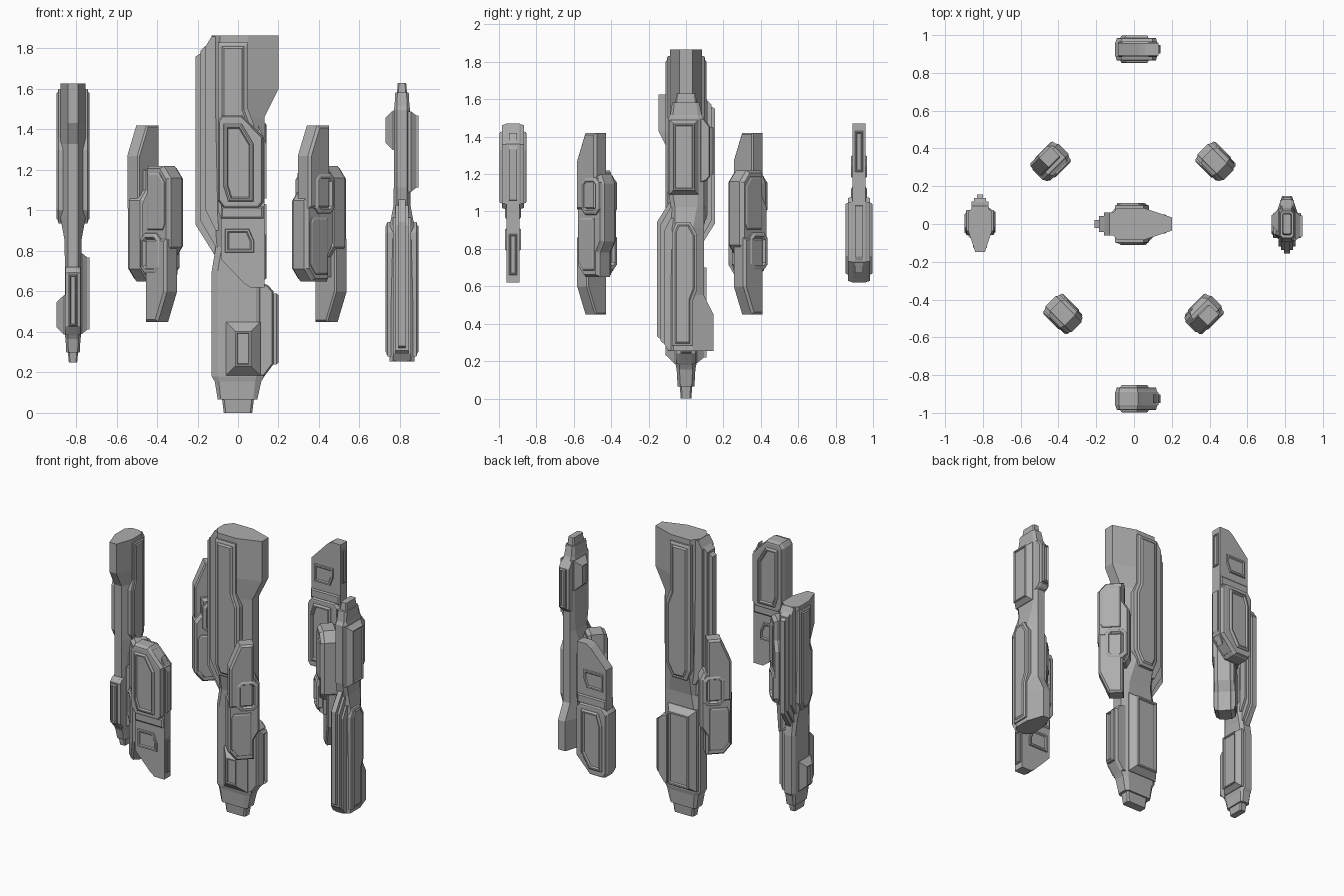
import bpy, bmesh, math
from mathutils import Matrix, Vector

if "Cube" in bpy.data.objects:
    bpy.data.objects.remove(bpy.data.objects["Cube"])

stone = bpy.data.materials.new("plain grey")
stone.diffuse_color = (0.42, 0.42, 0.42, 1)
stone.use_nodes = True
stone.node_tree.nodes["Principled BSDF"].inputs["Base Color"].default_value = stone.diffuse_color


def inset(pts, d):
    """Offset a closed outline inwards by d with mitred corners."""
    n = len(pts)
    area = sum(pts[i][0] * pts[(i + 1) % n][1] - pts[(i + 1) % n][0] * pts[i][1] for i in range(n))
    s = 1 if area > 0 else -1
    out = []
    for i in range(n):
        p0, p, p1 = (Vector(pts[j % n]) for j in (i - 1, i, i + 1))
        a, b = (p - p0).normalized(), (p1 - p).normalized()
        na, nb = Vector((-a.y, a.x)) * s, Vector((-b.y, b.x)) * s
        out.append(p + (na + nb) * d / max(1 + na.dot(nb), 0.35))
    return out


def skin(name, loops, m):
    """Bridge equal loops of points into a closed flat-shaded solid."""
    bm = bmesh.new()
    rings = [[bm.verts.new(m @ Vector(p)) for p in lp] for lp in loops]
    n = len(rings[0])
    for r, q in zip(rings, rings[1:]):
        for i in range(n):
            bm.faces.new((r[i], r[(i + 1) % n], q[(i + 1) % n], q[i]))
    bm.faces.new(rings[0])
    bm.faces.new(rings[-1])
    bmesh.ops.recalc_face_normals(bm, faces=bm.faces)
    me = bpy.data.meshes.new(name)
    bm.to_mesh(me)
    bm.free()
    me.materials.append(stone)
    bpy.context.collection.objects.link(bpy.data.objects.new(name, me))


def slab(name, outline, rings, m, axis='y'):
    """Layered slab: rings are (depth, inset); the outline is (x, z), or (y, z) for axis x."""
    loops = []
    for d, k in rings:
        pts = inset(outline, k)
        loops.append([(p[0], d, p[1]) if axis == 'y' else (d, p[0], p[1]) for p in pts])
    skin(name, loops, m)


def rect(x0, x1, z0, z1, c=0.0):
    """Rectangle outline with optional chamfered corners."""
    if not c:
        return [(x0, z0), (x1, z0), (x1, z1), (x0, z1)]
    return [(x0 + c, z0), (x1 - c, z0), (x1, z0 + c), (x1, z1 - c),
            (x1 - c, z1), (x0 + c, z1), (x0, z1 - c), (x0, z0 + c)]


def both(rings):
    """Mirror outward rings to the opposite face."""
    return [(-d, k) for d, k in reversed(rings)] + list(rings)


def section(z, x0, x1, tip, mid, left, right):
    """Eight-sided horizontal section of the pillar."""
    half = [(x0, tip), (x0 + left, mid), (x1 - right, mid), (x1, tip)]
    return [(x, y, z) for x, y in half] + [(x, -y, z) for x, y in reversed(half)]


def pillar(tag, m):
    # shaft with a pointed crown, slim waist and tapered foot
    skin(tag + "_shaft", [section(*s) for s in (
        (1.865, -.13, .20, .035, .085, .04, .15), (1.60, -.13, .20, .035, .085, .04, .15),
        (1.46, -.13, .13, .035, .085, .04, .08), (.97, -.12, .13, .035, .085, .04, .08),
        (.82, -.11, .13, .035, .057, .03, .05), (.70, -.13, .13, .035, .055, .03, .04),
        (.18, -.13, .13, .035, .055, .03, .04), (.155, -.115, .115, .035, .05, .02, .03),
        (.065, -.10, .095, .03, .045, .015, .02))], m)
    skin(tag + "_foot", [section(*s) for s in (
        (.08, -.08, .08, .025, .035, .01, .01), (0, -.07, .07, .02, .028, .01, .01))], m)
    # layered back fin
    for i, (x, y, z0, z1) in enumerate(((-.21, .022, .93, 1.76), (-.185, .042, .95, 1.79), (-.16, .06, 1.0, 1.81))):
        fin = [(-.08, z1 + .05), (-.13, z1 + .05), (x, z1), (x, z0), (-.11, z0 - .16 + i * .03), (-.08, z0 - .16 + i * .03)]
        slab(f"{tag}_fin_{i}", fin, both([(y, 0)]), m)
    # tall raised panels on the upper front and back
    for s, side in ((-1, "front"), (1, "back")):
        tall = [(-.10, 1.83), (.05, 1.83), (.05, 1.5), (.08, 1.42), (.08, 1.02), (.03, .93), (-.07, .93), (-.10, 1.0)]
        slab(f"{tag}_{side}_panel", tall,
             [(s * .05, 0), (s * .097, 0), (s * .102, .012), (s * .102, .02), (s * .11, .03)], m)
    # lower block on the narrow edge, with a framed panel
    slab(tag + "_edge_block", [(.10, .65), (.15, .63), (.175, .60), (.175, .24), (.13, .18), (.10, .18)],
         both([(.03, 0), (.045, .006)][:1] + [(.05, .008)]), m)
    slab(tag + "_edge_panel", rect(-.03, .03, .24, .59),
         [(.13, 0), (.19, 0), (.20, .008), (.20, .012), (.185, .016)], m, 'x')
    # lower front bump with a sunken window
    slab(tag + "_front_bump", rect(-.06, .11, .185, .45),
         [(-.04, 0), (-.06, 0), (-.107, .045), (-.11, .047), (-.11, .055), (-.10, .058)], m)
    # lower back panel with a sunken centre
    slab(tag + "_back_panel", rect(-.12, .09, .19, .73),
         [(.04, 0), (.06, 0), (.095, .028), (.11, .03), (.11, .04), (.10, .045)], m)


def shard(tag, m):
    # thin blade running the whole height
    slab(tag + "_blade", [(-.085, .76), (.03, .64), (.06, .62), (.13, .62), (.13, 1.36),
                          (.04, 1.45), (-.085, 1.45)], both([(.034, 0)]), m)
    # thick upper housing, stepped in layers
    hull = [(-.10, 1.05), (-.07, 1.01), (.10, 1.01), (.125, 1.04), (.125, 1.36), (.02, 1.47), (-.08, 1.47), (-.10, 1.44)]
    slab(tag + "_housing", hull, both([(.035, 0), (.042, .004), (.058, .008), (.06, .016)]), m)
    hexa = [(-.075, 1.12), (-.05, 1.04), (.08, 1.04), (.08, 1.33), (.02, 1.43), (-.075, 1.43)]
    slab(tag + "_hex_panel", hexa,
         both([(.05, 0), (.068, .006), (.073, .012), (.073, .02), (.062, .026)]), m)
    # side key plate and crown ridge
    slab(tag + "_key_plate", rect(-.022, .022, .66, .88),
         [(.12, 0), (.136, 0), (.14, .005), (.14, .009), (.134, .012)], m, 'x')
    slab(tag + "_crown_ridge", [(.10, 1.05), (.14, 1.06), (.14, 1.33), (.10, 1.42)], both([(.022, 0)]), m)
    # lower framed notch and seam band
    slab(tag + "_notch", [(-.065, .79), (.08, .79), (.08, .85), (.055, .91), (-.065, .91)],
         both([(.03, 0), (.042, .004), (.042, .014), (.036, .02)]), m)
    slab(tag + "_band", rect(-.085, .125, .96, 1.02), both([(.036, 0), (.042, .008)]), m)


def lobe(tag, m):
    # offset tail with a slanted tip
    slab(tag + "_tail", [(-.055, .45), (.03, .45), (.093, .60), (.093, .86), (-.055, .86)],
         [(-.07, .012), (-.058, 0), (.012, 0), (.02, .008)], m)
    # stepped body
    body = [(-.07, .67), (.06, .67), (.06, .77), (.10, .82), (.10, 1.16), (.05, 1.22),
            (-.06, 1.22), (-.06, 1.09), (-.095, 1.03), (-.095, .72)]
    slab(tag + "_body", body, both([(.038, 0), (.044, .006), (.06, .014)]), m)
    # upper plate
    slab(tag + "_plate", [(-.045, .90), (.07, .90), (.085, .93), (.085, 1.14), (.045, 1.19), (-.045, 1.19)],
         both([(.05, 0), (.064, .006), (.068, .014)]), m)
    # ring-shaped frame
    slab(tag + "_ring", rect(-.085, .055, .685, .89, .03),
         both([(.05, 0), (.068, .003), (.075, .014), (.075, .024), (.06, .034)]), m)


def place(x, y, z, *parts):
    m = Matrix.Translation((x, y, z))
    for p in parts:
        m = m @ p
    return m


turn = Matrix.Rotation(-math.pi / 2, 4, 'Z')
flip = Matrix.Rotation(math.pi, 4, 'X')
small = Matrix.Scale(.738, 4)

pillar("centre", Matrix.Identity(4))
pillar("left", place(-.815, 0, .25, turn, small))
pillar("right", place(.81, 0, 1.63, flip, turn, small))

shard("front", place(0, -.925, 0))
shard("back", place(0, .925, 2.09, flip))

# four diagonal lobes, outer faces turned away from the centre
h = math.sqrt(.5)
for tag, c, u, o, up in (("front_left", (-.375, -.475, 0), (1, -1), (-1, -1), 1),
                         ("back_right", (.43, .33, 0), (1, -1), (1, 1), 1),
                         ("front_right", (.37, -.475, 1.87), (-1, -1), (1, -1), -1),
                         ("back_left", (-.44, .33, 1.87), (-1, -1), (-1, 1), -1)):
    axes = Matrix(((u[0] * h, -o[0] * h, 0, 0), (u[1] * h, -o[1] * h, 0, 0), (0, 0, up, 0), (0, 0, 0, 1)))
    lobe(tag, place(*c, axes))
